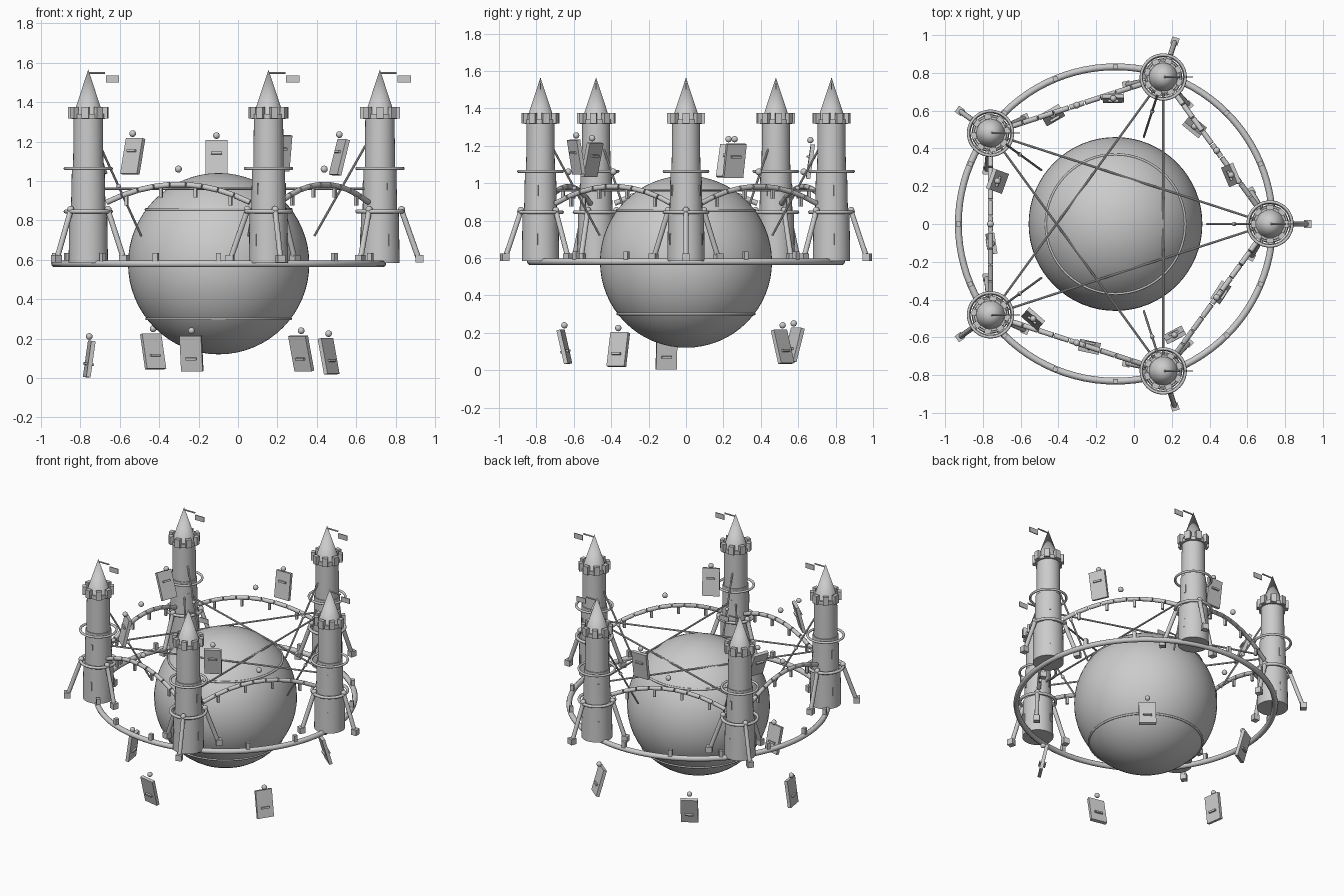
import bpy, math
from mathutils import Vector, Matrix

if "Cube" in bpy.data.objects:
    bpy.data.objects.remove(bpy.data.objects["Cube"])

C = Vector((-0.098, 0, 0))   # plan centre of the whole ring
R = 0.818                    # tower circle radius


def polar(a, r, z, origin=C):
    a = math.radians(a)
    return Vector((origin.x + r * math.cos(a), origin.y + r * math.sin(a), z))


def finish(name, smooth=True):
    o = bpy.context.object
    o.name = name
    if smooth:
        bpy.ops.object.shade_smooth_by_angle(angle=math.radians(40))
    return o


def box(name, loc, size, yaw=0, pitch=0):
    bpy.ops.mesh.primitive_cube_add(size=1)
    o = finish(name, False)
    o.matrix_world = (Matrix.Translation(loc) @ Matrix.Rotation(math.radians(yaw), 4, 'Z')
                      @ Matrix.Rotation(math.radians(pitch), 4, 'Y')
                      @ Matrix.Diagonal((*size, 1)))
    return o


def rod(name, a, b, r, sides=12):
    d = b - a
    bpy.ops.mesh.primitive_cylinder_add(vertices=sides, radius=r, depth=d.length,
                                        location=(a + b) / 2,
                                        rotation=d.to_track_quat('Z', 'Y').to_euler())
    return finish(name)


def ball(name, loc, r, seg=16):
    bpy.ops.mesh.primitive_uv_sphere_add(segments=seg, ring_count=seg // 2, radius=r, location=loc)
    return finish(name)


def ring(name, loc, major, minor, seg=48):
    bpy.ops.mesh.primitive_torus_add(major_segments=seg, minor_segments=10, location=loc,
                                     major_radius=major, minor_radius=minor)
    return finish(name)


def cone(name, base, r1, r2, h, sides=32):
    bpy.ops.mesh.primitive_cone_add(vertices=sides, radius1=r1, radius2=r2, depth=h,
                                    location=base + Vector((0, 0, h / 2)))
    return finish(name)


# central globe with two bands
ball("globe", C + Vector((0, 0, 0.58)), 0.46, 64)
for dz in (0.275, -0.28):
    ring("globe_band", C + Vector((0, 0, 0.58 + dz)), math.sqrt(0.46**2 - dz**2), 0.007, 64)

# large outer ring with small blocks on top
ring("base_ring", C + Vector((0, 0, 0.58)), 0.832, 0.018, 96)
for i in range(16):
    a = i * 22.5
    box("ring_block", polar(a, 0.832, 0.612), (0.025, 0.025, 0.046), a)

# five towers
for k in range(5):
    a = k * 72
    t = polar(a, R, 0)
    at = lambda z: Vector((t.x, t.y, z))
    cone("tower_lower", at(0.583), 0.100, 0.096, 0.26)
    cone("tower_middle", at(0.84), 0.088, 0.083, 0.23)
    cone("tower_upper", at(1.06), 0.077, 0.074, 0.28)
    cone("tower_roof", at(1.335), 0.076, 0.0, 0.23)
    ring("tower_lower_ring", at(0.845), 0.115, 0.010)
    ring("tower_upper_ring", at(1.063), 0.117, 0.008)
    cone("battlement_floor", at(1.315), 0.086, 0.086, 0.025)
    for i in range(8):
        m = i * 45 + a
        box("battlement", polar(m, 0.088, 1.347, t), (0.026, 0.036, 0.058), m)
    for i in range(3):
        w = a + i * 120 + 60
        box("window_slit", polar(w, 0.097, 0.70, t), (0.008, 0.012, 0.06), w)
        box("window_slit", polar(w, 0.085, 0.96, t), (0.008, 0.012, 0.06), w)
        # splayed leg, joint and foot
        d = a + i * 120
        rod("tower_leg", polar(d, 0.110, 0.85, t), polar(d, 0.195, 0.61, t), 0.014)
        ball("leg_joint", polar(d, 0.110, 0.855, t), 0.018)
        box("leg_foot", polar(d, 0.200, 0.605, t), (0.04, 0.04, 0.04), d)
    # pennant on a sideways pole
    rod("flag_pole", at(1.547), at(1.547) + Vector((0.085, 0, 0)), 0.005, 8)
    box("flag", at(1.517) + Vector((0.123, 0, 0)), (0.068, 0.006, 0.035))
    # slanting strut towards the globe
    p, q = polar(a, 0.745, 1.18), polar(a, 0.485, 0.72)
    rod("strut", p, q, 0.006, 8)
    ball("strut_bead", p.lerp(q, 0.45), 0.012)

    # arched bridge to the next tower
    s, e = polar(a, R, 0.89), polar(a + 72, R, 0.89)
    pt = lambda f: s.lerp(e, 0.1 + 0.8 * f) + Vector((0, 0, 0.092 * 4 * f * (1 - f)))
    n = 9
    yaw = math.degrees(math.atan2((e - s).y, (e - s).x))
    for i in range(n):
        rod("bridge_segment", pt((i + 0.04) / n), pt((i + 0.96) / n), 0.014)
    for f in (0.14, 0.38, 0.62, 0.86):
        h = pt(f)
        box("bridge_hanger", h - Vector((0, 0, 0.03)), (0.016, 0.016, 0.06), yaw)
    ball("bridge_orb", (s + e) / 2 + Vector((0, 0, 0.17)), 0.018)

    # cable to the tower after next
    rod("cable", polar(a, R, 0.96), polar(a + 144, R, 0.96), 0.006, 8)


# floating panels: upper and lower sets (angle, height, lean)
def panel(a, z, lean):
    c = polar(a, 0.665, z)
    box("panel", c, (0.022, 0.112, 0.185), a, lean)
    local = Matrix.Rotation(math.radians(a), 3, 'Z') @ Matrix.Rotation(math.radians(lean), 3, 'Y')
    for side in (-1, 1):
        box("panel_ledge", c + local @ Vector((side * 0.014, 0, 0.025 * (1 if z > 0.5 else -1))),
            (0.018, 0.055, 0.012), a, lean)
    ball("panel_orb", c + Vector((0, 0, 0.115)), 0.017)


for a, z, lean in ((23, 1.12, 15), (91, 1.115, 8), (160, 1.12, 22), (229, 1.125, -14), (298, 1.14, 10)):
    panel(a, z, lean)
for a, z, lean in ((51, 0.125, -16), (120, 0.135, 16), (189, 0.096, -8), (258, 0.125, 13), (327, 0.11, -12)):
    panel(a, z, lean)
